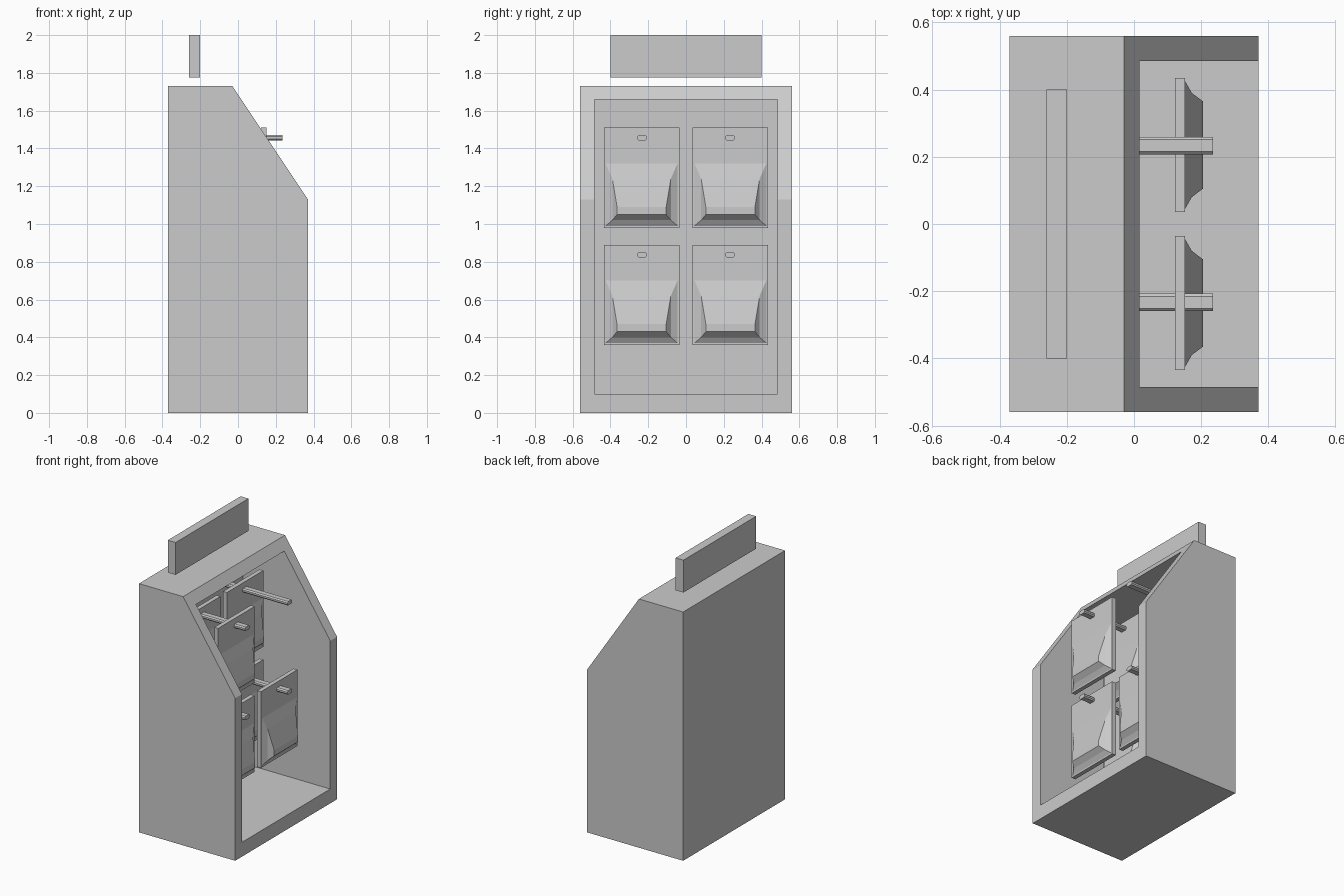
import bpy, bmesh

if "Cube" in bpy.data.objects:
    bpy.data.objects.remove(bpy.data.objects["Cube"])


def make_object(name, bm):
    bmesh.ops.recalc_face_normals(bm, faces=bm.faces[:])
    mesh = bpy.data.meshes.new(name)
    bm.to_mesh(mesh)
    bm.free()
    ob = bpy.data.objects.new(name, mesh)
    bpy.context.collection.objects.link(ob)
    return ob


def box(name, x0, x1, y0, y1, z0, z1):
    bm = bmesh.new()
    bmesh.ops.create_cube(bm, size=1)
    for v in bm.verts:
        v.co.x = (x0 + x1) / 2 + v.co.x * (x1 - x0)
        v.co.y = (y0 + y1) / 2 + v.co.y * (y1 - y0)
        v.co.z = (z0 + z1) / 2 + v.co.z * (z1 - z0)
    return make_object(name, bm)


def loft(name, rings):
    """Skin closed rings of points and cap both ends."""
    bm = bmesh.new()
    loops = [[bm.verts.new(p) for p in ring] for ring in rings]
    n = len(loops[0])
    for a, b in zip(loops, loops[1:]):
        for i in range(n):
            j = (i + 1) % n
            bm.faces.new((a[i], a[j], b[j], b[i]))
    bm.faces.new(loops[0])
    bm.faces.new(loops[-1])
    return make_object(name, bm)


# Cabinet: side profile extruded along y, hollowed from the +x side
profile = [(-0.37, 0), (0.37, 0), (0.37, 1.13), (-0.03, 1.73), (-0.37, 1.73)]
cabinet = loft("cabinet", [[(x, y, z) for x, z in profile] for y in (-0.56, 0.56)])
cutter = box("cavity_cutter", -0.30, 0.8, -0.485, 0.485, 0.10, 1.66)
cutter.hide_render = True
mod = cabinet.modifiers.new("cavity", 'BOOLEAN')
mod.operation = 'DIFFERENCE'
mod.solver = 'EXACT'
mod.object = cutter
bpy.context.view_layer.objects.active = cabinet
bpy.ops.object.modifier_apply(modifier="cavity")
bpy.data.objects.remove(cutter, do_unlink=True)

# Header board above the cabinet
box("header_board", -0.26, -0.20, -0.40, 0.40, 1.775, 2.0)


# Hanging pack: flat card with a wedge-shaped bulge low on its front
def pack(name, x, yc, z):
    def ring(dx, half, lo, hi):
        return [(x + dx, yc - half, z + lo), (x + dx, yc + half, z + lo),
                (x + dx, yc + half, z + hi), (x + dx, yc - half, z + hi)]
    loft(name, [ring(0, 0.2, 0, 0.53),
                ring(0.03, 0.2, 0, 0.53),
                ring(0.03, 0.19, 0.01, 0.34),
                ring(0.05, 0.155, 0.04, 0.26),
                ring(0.083, 0.13, 0.07, 0.11)])


# Hook: flat bar with rounded long edges, fixed to the back wall
def hook(name, yc, z):
    w, h, c = 0.026, 0.014, 0.008
    section = [(-w, -h + c), (-w + c, -h), (w - c, -h), (w, -h + c),
               (w, h - c), (w - c, h), (-w + c, h), (-w, h - c)]
    loft(name, [[(x, yc + a, z + b) for a, b in section] for x in (-0.31, 0.235)])


for row, z in (("upper", 0.98), ("lower", 0.36)):
    for side, s in (("left", -1), ("right", 1)):
        hook(f"hook_{row}_{side}", s * 0.233, z + 0.477)
        pack(f"back_pack_{row}_{side}", -0.14, s * 0.235, z)
        # One hook carries only its back pack
        if (row, side) != ("upper", "right"):
            pack(f"front_pack_{row}_{side}", 0.122, s * 0.235, z)
